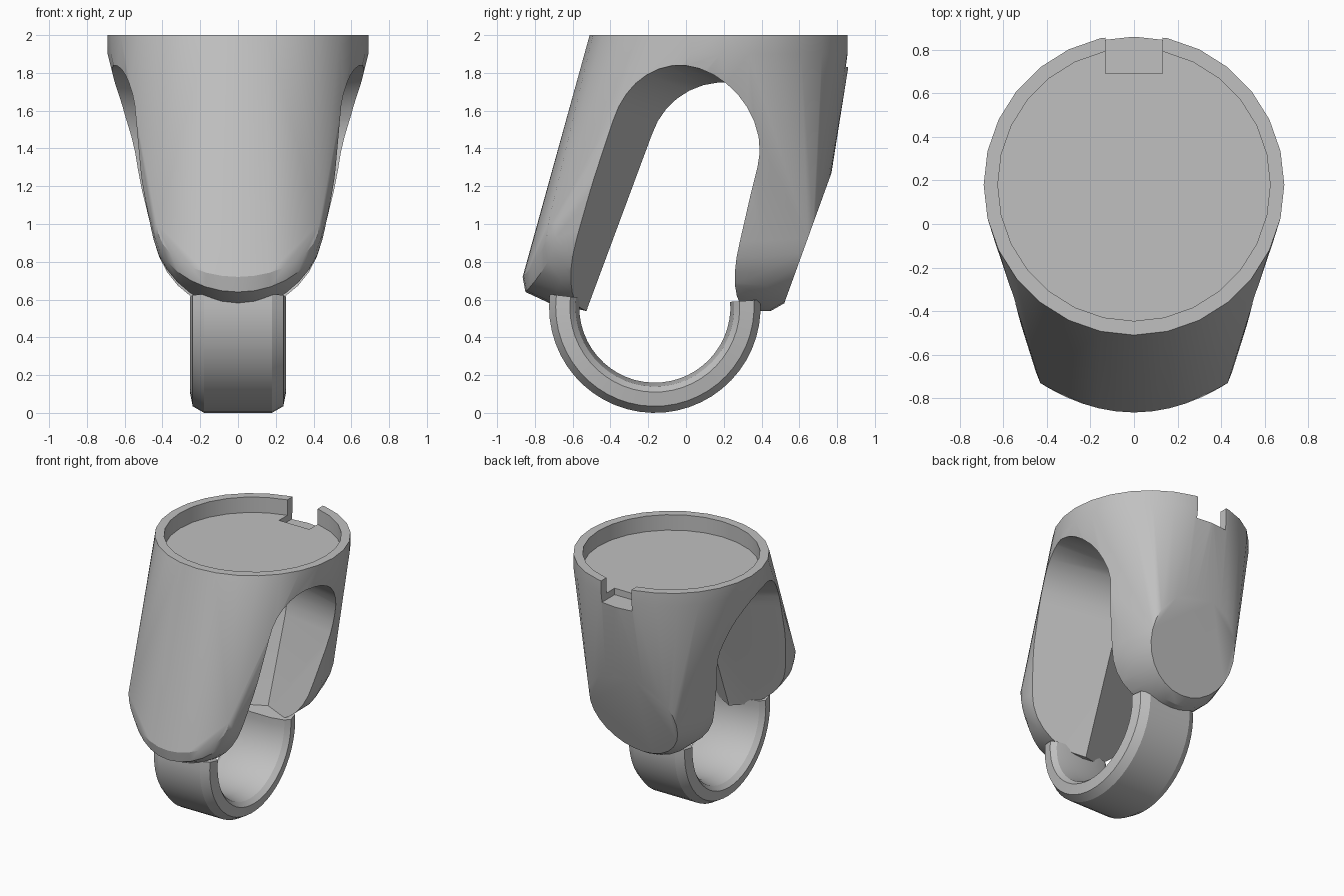
import bpy, bmesh, math
from math import sin, cos, pi, radians

if "Cube" in bpy.data.objects:
    bpy.data.objects.remove(bpy.data.objects["Cube"], do_unlink=True)

grey = bpy.data.materials.new("plain grey")
grey.use_nodes = True
GREY = (0.53, 0.53, 0.53, 1)
grey.diffuse_color = GREY
grey.node_tree.nodes["Principled BSDF"].inputs["Base Color"].default_value = GREY


def finish(name, bm):
    bmesh.ops.recalc_face_normals(bm, faces=bm.faces[:])
    mesh = bpy.data.meshes.new(name)
    bm.to_mesh(mesh)
    bm.free()
    mesh.materials.append(grey)
    ob = bpy.data.objects.new(name, mesh)
    bpy.context.collection.objects.link(ob)
    return ob


def loft(name, rings):
    """Skin closed rings of equal length and cap both ends."""
    bm = bmesh.new()
    loops = [[bm.verts.new(p) for p in ring] for ring in rings]
    n = len(loops[0])
    for a, b in zip(loops, loops[1:]):
        for i in range(n):
            j = (i + 1) % n
            bm.faces.new((a[i], a[j], b[j], b[i]))
    bm.faces.new(loops[0])
    bm.faces.new(loops[-1])
    return finish(name, bm)


def circle(r, z, n=28):
    return [(r * cos(2 * pi * i / n), 0.18 + r * sin(2 * pi * i / n), z) for i in range(n)]


def half_oval(rx, bottom, y_mid, y_side, n=16):
    """Lower half of an upright oval, bowed in y towards its sides."""
    pts = []
    for i in range(n + 1):
        c, s = cos(pi * i / n), sin(pi * i / n)
        pts.append((rx * c, y_mid + (y_side - y_mid) * c * c, 1.0 - (1.0 - bottom) * s))
    return pts


def activate(ob):
    bpy.ops.object.select_all(action='DESELECT')
    ob.select_set(True)
    bpy.context.view_layer.objects.active = ob


def cut(ob, cutter):
    cutter.hide_render = True
    mod = ob.modifiers.new("cut", 'BOOLEAN')
    mod.operation = 'DIFFERENCE'
    mod.solver = 'EXACT'
    mod.object = cutter
    activate(ob)
    bpy.ops.object.modifier_apply(modifier=mod.name)
    bpy.data.objects.remove(cutter, do_unlink=True)


def smooth(ob):
    activate(ob)
    bpy.ops.object.shade_smooth_by_angle(angle=radians(25))


# Body: hull of the round top, the bevelled front foot and the back foot
points = circle(0.69, 2.0) + circle(0.69, 1.9)
points += half_oval(0.43, 0.72, -0.865, -0.73)
points += half_oval(0.45, 0.64, -0.85, -0.68)
points += half_oval(0.455, 0.58, -0.72, -0.6)
points += half_oval(0.455, 0.54, -0.53, -0.5)
points += half_oval(0.45, 0.54, 0.45, 0.4)
# Flat slanted disc on the back foot
for i in range(28):
    a = 2 * pi * i / 28
    points.append((0.37 * cos(a), 0.645 + 0.125 * sin(a), 0.925 + 0.345 * sin(a)))
bm = bmesh.new()
for p in points:
    bm.verts.new(p)
hull = bmesh.ops.convex_hull(bm, input=bm.verts[:])
spare = {v for v in hull["geom_interior"] + hull["geom_unused"] if isinstance(v, bmesh.types.BMVert)}
bmesh.ops.delete(bm, geom=list(spare), context='VERTS')
bmesh.ops.dissolve_limit(bm, angle_limit=radians(0.3), verts=bm.verts[:], edges=bm.edges[:])
body = finish("body", bm)

# Slot between the feet, swept forward from the middle to both sides
tilt = radians(18)
profile = [(0.27, 0.3)]
for i in range(17):
    a = -tilt + pi * i / 16
    profile.append((0.2 + 0.4 * cos(a), 1.35 + 0.4 * sin(a)))
profile += [(-0.52, 0.56), (-0.6, 0.3)]
slot = loft("slot_cutter", [[(x, y - 0.38 * abs(x), z + 0.14 * abs(x)) for y, z in profile]
                            for x in (-0.9, 0, 0.9)])
cut(body, slot)

# Shallow round recess in the top and the notch through its back rim
cut(body, loft("recess_cutter", [circle(0.625, 1.88), circle(0.625, 2.1)]))
square = [(-0.13, 0.69), (0.13, 0.69), (0.13, 1.0), (-0.13, 1.0)]
cut(body, loft("notch_cutter", [[(x, y, z) for x, y in square] for z in (1.83, 2.1)]))
smooth(body)

# Lower loop joining the feet: a bevelled section swept round an arc
half = [(0.18, 0.56), (0.24, 0.525), (0.255, 0.45), (0.22, 0.42), (0.12, 0.4)]
section = half + [(-x, r) for x, r in reversed(half)]
rings = []
for i in range(29):
    a = radians(173 + 191 * i / 28)
    rings.append([(x, -0.165 + r * cos(a), 0.56 + r * sin(a)) for x, r in section])
smooth(loft("lower_loop", rings))
